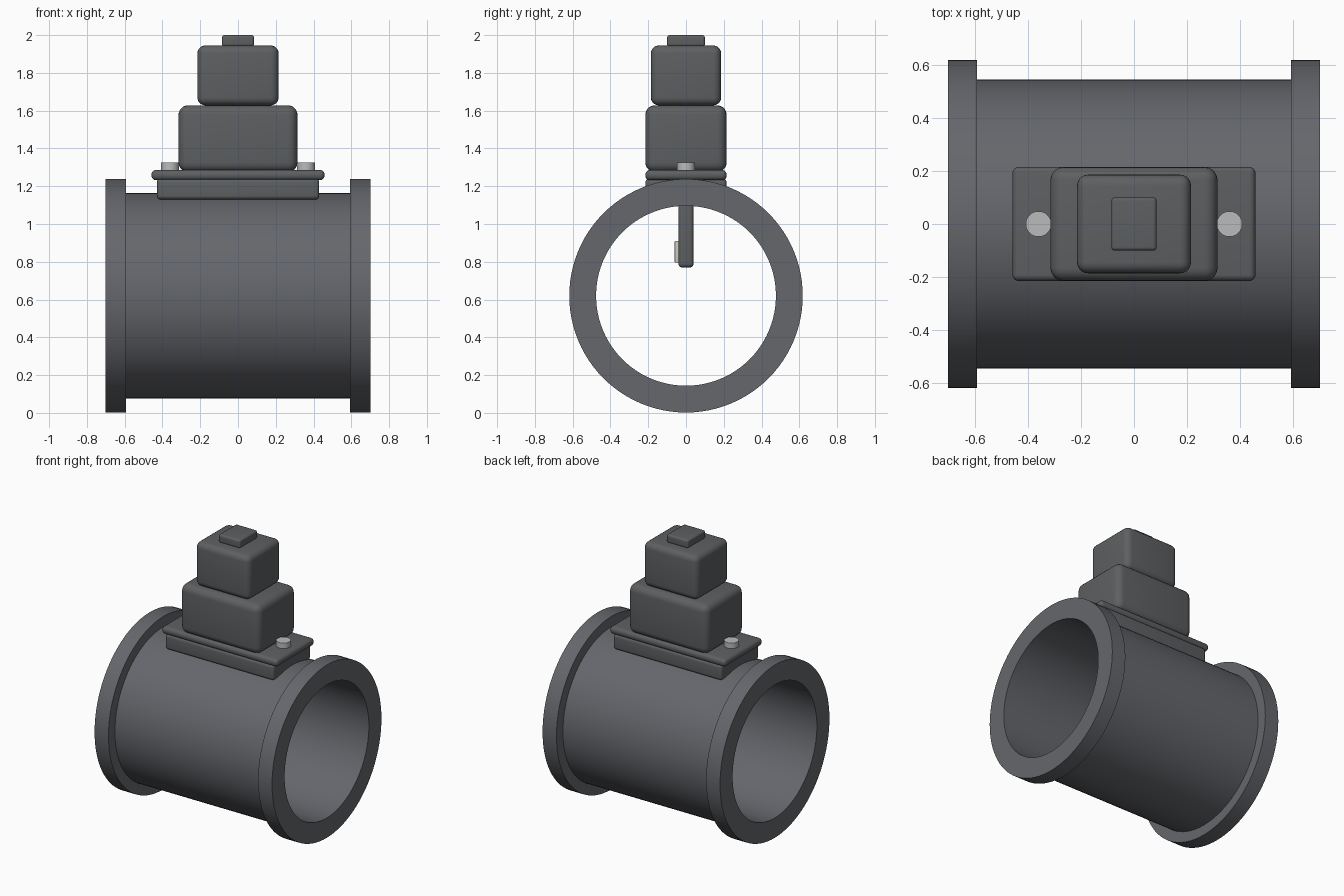
import bpy, bmesh, math
from mathutils import Vector

if "Cube" in bpy.data.objects:
    bpy.data.objects.remove(bpy.data.objects["Cube"])


def material(name, color):
    m = bpy.data.materials.new(name)
    m.diffuse_color = (*color, 1)
    m.use_nodes = True
    m.node_tree.nodes["Principled BSDF"].inputs["Base Color"].default_value = m.diffuse_color
    return m


DARK = material("dark_plastic", (0.13, 0.135, 0.15))
BLACK = material("housing_plastic", (0.11, 0.115, 0.12))
STEEL = material("steel", (0.5, 0.5, 0.5))
PALE = material("ceramic", (0.6, 0.6, 0.55))


def finish(bm, name, mat):
    bmesh.ops.recalc_face_normals(bm, faces=bm.faces)
    mesh = bpy.data.meshes.new(name)
    bm.to_mesh(mesh)
    bm.free()
    mesh.materials.append(mat)
    ob = bpy.data.objects.new(name, mesh)
    bpy.context.collection.objects.link(ob)
    bpy.ops.object.select_all(action='DESELECT')
    ob.select_set(True)
    bpy.context.view_layer.objects.active = ob
    bpy.ops.object.shade_smooth_by_angle(angle=math.radians(35))
    return ob


def rounded_box(name, lo, hi, radius, mat):
    lo, hi = Vector(lo), Vector(hi)
    bm = bmesh.new()
    bmesh.ops.create_cube(bm, size=1)
    bmesh.ops.scale(bm, vec=hi - lo, verts=bm.verts)
    bmesh.ops.translate(bm, vec=(lo + hi) / 2, verts=bm.verts)
    bmesh.ops.bevel(bm, geom=bm.edges[:], offset=radius, segments=5,
                    profile=0.5, affect='EDGES')
    return finish(bm, name, mat)


# Flanged tube: closed wall section revolved about the x axis
AXIS_Z, BORE, WALL, RIM, END, STEP = 0.62, 0.476, 0.545, 0.618, 0.702, 0.592
section = [(-END, BORE), (-END, RIM), (-STEP, RIM), (-STEP, WALL),
           (STEP, WALL), (STEP, RIM), (END, RIM), (END, BORE)]
bm = bmesh.new()
verts = [bm.verts.new((x, 0, AXIS_Z + r)) for x, r in section]
edges = [bm.edges.new((v, verts[(i + 1) % len(verts)])) for i, v in enumerate(verts)]
bmesh.ops.spin(bm, geom=verts + edges, cent=(0, 0, AXIS_Z), axis=(1, 0, 0),
               angle=math.tau, steps=96, use_merge=True)
bmesh.ops.remove_doubles(bm, verts=bm.verts, dist=1e-5)
finish(bm, "flanged_tube", DARK)

# Sensor stack: name, half x, half y, bottom, top, edge radius, y centre
for name, hx, hy, z0, z1, r, cy in [
        ("mounting_pad", 0.43, 0.215, 1.13, 1.24, 0.02, 0),
        ("mounting_plate", 0.458, 0.215, 1.232, 1.286, 0.024, 0),
        ("lower_housing", 0.315, 0.215, 1.275, 1.628, 0.05, 0),
        ("connector_housing", 0.215, 0.186, 1.628, 1.945, 0.042, 0),
        ("connector_cap", 0.085, 0.10, 1.94, 2.0, 0.013, 0),
        ("probe", 0.12, 0.04, 0.77, 1.15, 0.02, 0)]:
    rounded_box(name, (-hx, cy - hy, z0), (hx, cy + hy, z1), r, BLACK)

# Sensing element on the front of the probe
rounded_box("sensing_element", (-0.06, -0.06, 0.795), (0.06, -0.035, 0.91), 0.005, PALE)

# Screws at both ends of the plate
for side, x in (("left", -0.36), ("right", 0.36)):
    bm = bmesh.new()
    bmesh.ops.create_cone(bm, cap_ends=True, segments=32, radius1=0.048,
                          radius2=0.048, depth=0.055)
    bmesh.ops.translate(bm, vec=(x, 0, 1.2975), verts=bm.verts)
    finish(bm, side + "_screw", STEEL)
